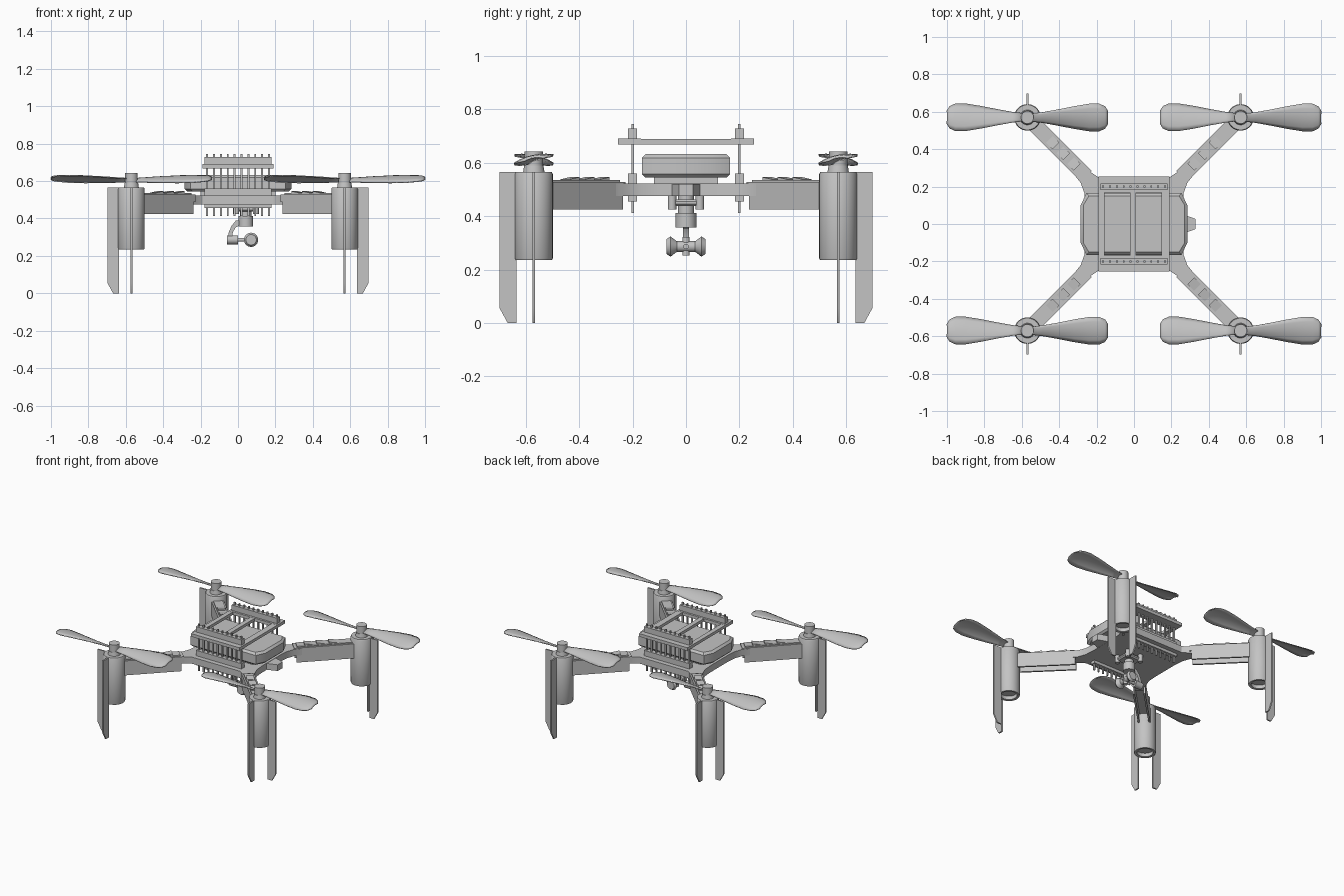
import bpy, bmesh, math
from mathutils import Matrix, Vector

cube = bpy.data.objects.get("Cube")
if cube:
    bpy.data.objects.remove(cube, do_unlink=True)

grey = bpy.data.materials.new("plain grey")
grey.use_nodes = True
grey.diffuse_color = (0.55, 0.55, 0.55, 1)
grey.node_tree.nodes["Principled BSDF"].inputs["Base Color"].default_value = (0.55, 0.55, 0.55, 1)

parts = []
UPRIGHT = Matrix.Rotation(math.pi / 2, 4, 'X')


def turn(angle):
    return Matrix.Rotation(angle, 4, 'Z')


def finish(name, bm, matrix=None):
    if matrix is not None:
        bm.transform(matrix)
    bmesh.ops.recalc_face_normals(bm, faces=bm.faces)
    mesh = bpy.data.meshes.new(name)
    bm.to_mesh(mesh)
    bm.free()
    mesh.materials.append(grey)
    obj = bpy.data.objects.new(name, mesh)
    bpy.context.collection.objects.link(obj)
    parts.append(obj)
    return obj


def box(name, lo, hi, matrix=None, bevel=0):
    lo, hi = Vector(lo), Vector(hi)
    bm = bmesh.new()
    bmesh.ops.create_cube(bm, size=1)
    bm.transform(Matrix.Translation((lo + hi) / 2) @ Matrix.Diagonal((*(hi - lo), 1)))
    if bevel:
        bmesh.ops.bevel(bm, geom=bm.edges[:], offset=bevel, segments=1, affect='EDGES')
    return finish(name, bm, matrix)


def prism(name, points, z0, z1, matrix=None):
    bm = bmesh.new()
    face = bm.faces.new([bm.verts.new((x, y, z0)) for x, y in points])
    moved = bmesh.ops.extrude_face_region(bm, geom=[face])["geom"]
    bmesh.ops.translate(bm, vec=(0, 0, z1 - z0),
                        verts=[v for v in moved if isinstance(v, bmesh.types.BMVert)])
    return finish(name, bm, matrix)


def rod(name, start, end, r1, r2=None, sides=24):
    start, end = Vector(start), Vector(end)
    axis = end - start
    bm = bmesh.new()
    bmesh.ops.create_cone(bm, cap_ends=True, segments=sides, radius1=r1,
                          radius2=r1 if r2 is None else r2, depth=axis.length)
    spin = axis.to_track_quat('Z', 'Y').to_matrix().to_4x4()
    return finish(name, bm, Matrix.Translation((start + end) / 2) @ spin)


def lathe(name, profile, x, y, sides=32):
    bm = bmesh.new()
    verts = [bm.verts.new((r, 0, z)) for r, z in profile]
    edges = [bm.edges.new(pair) for pair in zip(verts, verts[1:])]
    bmesh.ops.spin(bm, geom=verts + edges, cent=(0, 0, 0), axis=(0, 0, 1),
                   angle=2 * math.pi, steps=sides)
    bmesh.ops.remove_doubles(bm, verts=bm.verts[:], dist=0.0005)
    return finish(name, bm, Matrix.Translation((x, y, 0)))


def blade(name, matrix):
    # Stations: distance from hub, chord, pitch in degrees
    stations = [(0.02, 0.045, 24), (0.08, 0.06, 24), (0.16, 0.09, 21), (0.25, 0.125, 17),
                (0.33, 0.15, 14), (0.385, 0.148, 11), (0.415, 0.12, 10), (0.43, 0.07, 9)]
    steps = 6
    bm = bmesh.new()
    rows = []
    for r, chord, pitch in stations:
        row = []
        for i in range(steps + 1):
            t = i / steps - 0.5
            p = Vector((r, t * chord, chord * 0.1 * (1 - 4 * t * t)))
            p.rotate(Matrix.Rotation(math.radians(pitch), 3, 'X'))
            p.z += 0.02 * r
            row.append(bm.verts.new(p))
        rows.append(row)
    for a, b in zip(rows, rows[1:]):
        for i in range(steps):
            bm.faces.new((a[i], b[i], b[i + 1], a[i + 1]))
    obj = finish(name, bm, matrix)
    thick = obj.modifiers.new("thickness", 'SOLIDIFY')
    thick.thickness = 0.006
    thick.offset = 0


# Body plate: one quarter outline mirrored around
quarter = [(0.26, 0.1), (0.265, 0.165), (0.285, 0.22), (0.325, 0.27),
           (0.27, 0.325), (0.235, 0.28), (0.19, 0.25)]
half = quarter + [(-x, y) for x, y in reversed(quarter)]
prism("body_plate", half + [(-x, -y) for x, y in half], 0.475, 0.522)
prism("plate_nose", [(0.25, -0.055), (0.33, -0.027), (0.33, 0.027), (0.25, 0.055)], 0.476, 0.52)

# Battery with cut corners and sloped rims
bm = bmesh.new()
rings = []
for z, shrink in ((0.545, 0.012), (0.557, 0), (0.618, 0), (0.632, 0.014)):
    corner = [(0.285 - shrink, 0.1), (0.255 - shrink, 0.165 - shrink)]
    side = corner + [(-x, y) for x, y in reversed(corner)]
    rings.append([bm.verts.new((x, y, z)) for x, y in side + [(-x, -y) for x, y in side]])
for a, b in zip(rings, rings[1:]):
    for i in range(len(a)):
        j = (i + 1) % len(a)
        bm.faces.new((a[i], a[j], b[j], b[i]))
bm.faces.new(rings[0])
bm.faces.new(rings[-1])
finish("battery", bm)
box("battery_pad", (-0.2, -0.12, 0.515), (0.2, 0.12, 0.55))

# Upper frame with two windows
for s in (-1, 1):
    box("upper_frame_rail", (-0.19, s * 0.212 - 0.043, 0.668), (0.19, s * 0.212 + 0.043, 0.69))
for x0, x1 in ((-0.19, -0.158), (-0.021, 0.012), (0.147, 0.19)):
    box("upper_frame_bar", (x0, -0.175, 0.669), (x1, 0.175, 0.689))

# Pin headers above and below the plate
for y in (-0.2, 0.2):
    for z0, z1, w in ((0.69, 0.728, 0.017), (0.52, 0.56, 0.017), (0.455, 0.477, 0.017)):
        box("pin_header", (-0.178, y - w, z0), (0.178, y + w, z1))
    for i in range(10):
        x = -0.165 + i * 0.0367
        box("header_pin", (x - 0.005, y - 0.005, 0.412), (x + 0.005, y + 0.005, 0.745))

# Four arms, motors, legs and propellers
leg = [(0.635, 0), (0.668, 0), (0.698, 0.055), (0.698, 0.565), (0.635, 0.565)]
leg = [(x - 0.57, z) for x, z in leg]
tube = [(0, 0.262), (0.052, 0.262), (0.052, 0.237), (0.068, 0.235), (0.071, 0.242),
        (0.071, 0.558), (0.067, 0.565), (0.04, 0.565), (0.036, 0.59), (0, 0.59)]
for sx in (-1, 1):
    for sy in (-1, 1):
        aim = turn(math.atan2(sy, sx))
        box("arm_top", (0.36, -0.04, 0.487), (0.75, 0.04, 0.527), aim)
        box("arm_cap", (0.38, -0.03, 0.525), (0.74, 0.03, 0.535), aim)
        for w in (-0.034, 0.034):
            box("arm_wall", (0.375, w - 0.006, 0.425), (0.75, w + 0.006, 0.49), aim)
        for r in (0.43, 0.51, 0.59):
            prism("arm_pad", [(r, 0.533), (r + 0.05, 0.533), (r + 0.05, 0.538), (r, 0.546)],
                  -0.025, 0.025, aim @ UPRIGHT)
        x, y = sx * 0.57, sy * 0.57
        lathe("motor", tube, x, y)
        spot = Matrix.Translation((x, y, 0))
        for angle in (0 if sx > 0 else math.pi, sy * math.pi / 2):
            prism("leg", leg, -0.005, 0.005, spot @ turn(angle) @ UPRIGHT)
        rod("propeller_hub", (x, y, 0.585), (x, y, 0.642), 0.034)
        for angle in (0, math.pi):
            blade("propeller_blade", Matrix.Translation((x, y, 0.604)) @ turn(angle))

# Camera gimbal: mount, pivot, hanging arm
box("gimbal_mount", (-0.02, -0.055, 0.437), (0.105, 0.055, 0.463), bevel=0.008)
for x in (-0.01, 0.095):
    for y in (-0.052, 0.052):
        rod("mount_damper", (x, y, 0.424), (x, y, 0.476), 0.016, sides=16)
rod("gimbal_neck", (0.042, 0, 0.405), (0.042, 0, 0.477), 0.03)
rod("gimbal_pivot", (0.042, 0, 0.357), (0.042, 0, 0.412), 0.039)
prism("gimbal_arm", [(0.02, 0.392), (-0.012, 0.388), (-0.035, 0.36), (-0.05, 0.325), (-0.055, 0.285),
                     (-0.03, 0.285), (-0.028, 0.325), (-0.013, 0.352), (0.02, 0.37)],
      -0.012, 0.012, UPRIGHT)
rod("tilt_motor", (-0.058, 0, 0.286), (0, 0, 0.286), 0.024)
rod("tilt_shaft", (-0.01, 0, 0.286), (0.1, 0, 0.286), 0.01, sides=16)

# Double camera with a lens facing each way
rod("camera_core", (0.07, -0.045, 0.286), (0.07, 0.045, 0.286), 0.02)
rod("camera_post", (0.07, 0, 0.252), (0.07, 0, 0.322), 0.014, sides=16)
for s in (-1, 1):
    rod("lens_back", (0.07, s * 0.032, 0.286), (0.07, s * 0.058, 0.286), 0.018, 0.038)
    rod("lens_rim", (0.07, s * 0.058, 0.286), (0.07, s * 0.073, 0.286), 0.038, 0.028)

# Smooth round parts, keep hard edges
bpy.ops.object.select_all(action='DESELECT')
for obj in parts:
    obj.select_set(True)
bpy.context.view_layer.objects.active = parts[0]
bpy.ops.object.shade_smooth_by_angle(angle=math.radians(30))
